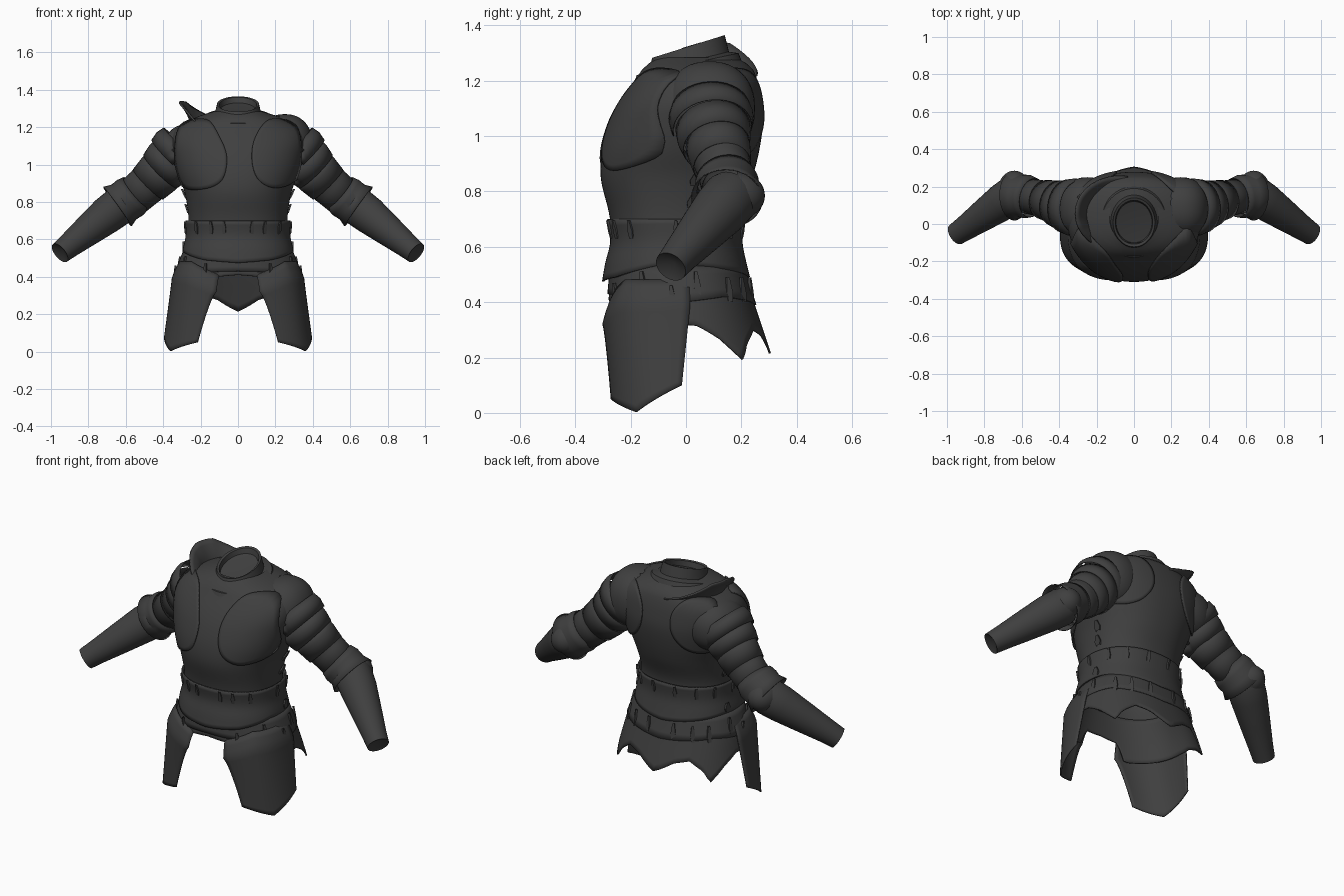
import bpy, bmesh, math
from mathutils import Vector

if "Cube" in bpy.data.objects:
    bpy.data.objects.remove(bpy.data.objects["Cube"])

steel = bpy.data.materials.new("dark_steel")
steel.diffuse_color = (0.05, 0.05, 0.05, 1)
steel.use_nodes = True
steel.node_tree.nodes["Principled BSDF"].inputs["Base Color"].default_value = steel.diffuse_color


def finish(name, bm, solid=0.0, drop=None):
    """Turn a bmesh into a shaded part; drop(co) removes buried vertices."""
    bmesh.ops.remove_doubles(bm, verts=bm.verts[:], dist=1e-5)
    bmesh.ops.recalc_face_normals(bm, faces=bm.faces[:])
    if drop:
        bmesh.ops.delete(bm, geom=[v for v in bm.verts if drop(v.co)], context='VERTS')
    me = bpy.data.meshes.new(name)
    bm.to_mesh(me)
    bm.free()
    me.materials.append(steel)
    me.shade_smooth()
    me.set_sharp_from_angle(angle=math.radians(35))
    ob = bpy.data.objects.new(name, me)
    bpy.context.collection.objects.link(ob)
    if solid:
        mod = ob.modifiers.new("thickness", 'SOLIDIFY')
        mod.thickness = solid
        mod.offset = 0
    return ob


def sheet(name, rows, closed=False, solid=0.0, drop=None):
    """Skin a grid of points; closed joins the ends of every row."""
    bm = bmesh.new()
    vs = [[bm.verts.new(p) for p in r] for r in rows]
    n = len(rows[0])
    for a, b in zip(vs, vs[1:]):
        for i in range(n if closed else n - 1):
            j = (i + 1) % n
            bm.faces.new((a[i], a[j], b[j], b[i]))
    return finish(name, bm, solid, drop)


def spline(table, z):
    """Smooth interpolation of table rows (key, values...)."""
    z = min(max(z, table[0][0]), table[-1][0])
    i = 0
    while i < len(table) - 2 and z > table[i + 1][0]:
        i += 1
    a, b = table[i], table[i + 1]
    p, q = table[max(i - 1, 0)], table[min(i + 2, len(table) - 1)]
    h = b[0] - a[0]
    t = (z - a[0]) / h
    out = []
    for k in range(1, len(a)):
        m0 = (b[k] - p[k]) / (b[0] - p[0]) * h
        m1 = (q[k] - a[k]) / (q[0] - a[0]) * h
        out.append((2*t**3 - 3*t*t + 1) * a[k] + (t**3 - 2*t*t + t) * m0
                   + (3*t*t - 2*t**3) * b[k] + (t**3 - t*t) * m1)
    return out


def linear(pairs, x):
    for (a, u), (b, v) in zip(pairs, pairs[1:]):
        if x <= b:
            return u + (v - u) * max(0, (x - a) / (b - a))
    return pairs[-1][1]


# Body sections: height, half width, front y, back y
TORSO = [(0.60, 0.268, -0.262, 0.195), (0.72, 0.265, -0.278, 0.195), (0.85, 0.285, -0.308, 0.24),
         (0.95, 0.32, -0.302, 0.265), (1.05, 0.345, -0.272, 0.278), (1.13, 0.355, -0.232, 0.272),
         (1.20, 0.325, -0.185, 0.258), (1.25, 0.235, -0.15, 0.235), (1.285, 0.13, -0.10, 0.18)]
WAIST = [(0.46, 0.298, -0.302, 0.235), (0.54, 0.292, -0.288, 0.215),
         (0.62, 0.276, -0.270, 0.20), (0.71, 0.278, -0.284, 0.208)]
SKIRT = [(0.18, 0.375, -0.29, 0.315), (0.30, 0.355, -0.285, 0.275),
         (0.42, 0.328, -0.275, 0.235), (0.56, 0.275, -0.262, 0.195)]
POWER = 2.25


def on(table, th, z, off=0.0):
    w, f, b = spline(table, z)
    c, s = math.cos(th), math.sin(th)
    d = (b - f) / 2
    return Vector((math.copysign(abs(c) ** (2 / POWER), c) * (w + off),
                   (f + b) / 2 + math.copysign(abs(s) ** (2 / POWER), s) * (d + off), z))


def buried(p):
    """True well inside the cuirass."""
    if p.z > 1.27:
        return False
    w, f, b = spline(TORSO, p.z)
    return (abs(p.x) / w) ** POWER + (abs(p.y - (f + b) / 2) / ((b - f) / 2)) ** POWER < 0.78


def shell(name, table, low, high, steps=16, seg=96, solid=0.008):
    rows = []
    for k in range(steps + 1):
        row = []
        for i in range(seg):
            th = 2 * math.pi * i / seg
            row.append(on(table, th, low(th) + (high(th) - low(th)) * k / steps))
        rows.append(row)
    return sheet(name, rows, True, solid)


def front_angle(th):
    """Degrees away from the front centre, 0 to 180."""
    return abs((math.degrees(th) + 90 + 180) % 360 - 180)


# Breast and back plates, waist plate, scalloped skirt
shell("cuirass", TORSO, lambda t: 0.66, lambda t: 1.285, 28, solid=0)
shell("waist_plate", WAIST, lambda t: linear([(0, 0.475), (35, 0.49), (75, 0.53), (110, 0.53), (180, 0.49)],
                                             front_angle(t)), lambda t: 0.70, 10)
HEM = [(0, 0.41), (17, 0.40), (23, 0.30), (85, 0.32), (98, 0.315), (112, 0.27), (128, 0.19),
       (136, 0.25), (150, 0.30), (164, 0.28), (180, 0.215)]
shell("skirt", SKIRT, lambda t: linear(HEM, front_angle(t)), lambda t: 0.55, 10)
# Narrow lame under the waist plate
shell("hip_lame", [(z, w + .006, f - .006, b + .006) for z, w, f, b in SKIRT],
      lambda t: linear([(0, 0.43), (60, 0.42), (90, 0.40), (125, 0.42), (180, 0.39)], front_angle(t)),
      lambda t: 0.53, 4)

# Collar: tilted rings of half width, front y, back y, front z, back z
rows = []
for rx, f, b, zf, zb in [(0.20, -0.195, 0.20, 1.175, 1.275), (0.175, -0.178, 0.19, 1.22, 1.30),
                         (0.125, -0.135, 0.155, 1.235, 1.305), (0.112, -0.122, 0.14, 1.283, 1.365),
                         (0.100, -0.108, 0.127, 1.28, 1.36), (0.096, -0.10, 0.12, 1.25, 1.33),
                         (0.0, 0.01, 0.01, 1.28, 1.28)]:
    row = []
    for i in range(48):
        a = 2 * math.pi * i / 48
        t = (1 + math.sin(a)) / 2
        row.append((rx * math.cos(a), f + (b - f) * t, zf + (zb - zf) * t))
    rows.append(row)
sheet("collar", rows, True)


def tube(name, rings, seg=32, solid=0.004, flat=1.0):
    """Sleeve through (x, y, z, radius) rings; flat narrows it front to back."""
    pts = [Vector(r[:3]) for r in rings]
    rows = []
    for k, p in enumerate(pts):
        d = (pts[min(k + 1, len(pts) - 1)] - pts[max(k - 1, 0)]).normalized()
        u = d.cross(Vector((0, 1, 0))).normalized()
        v = d.cross(u) * flat
        rows.append([p + (u * math.cos(2 * math.pi * i / seg) + v * math.sin(2 * math.pi * i / seg)) * rings[k][3]
                     for i in range(seg)])
    return sheet(name, rows, True, solid, buried)


def ball(name, loc, scale, power=1.0, drop=buried):
    """Ellipsoid; power below 1 makes it boxier."""
    bm = bmesh.new()
    bmesh.ops.create_uvsphere(bm, u_segments=32, v_segments=24, radius=1)
    for v in bm.verts:
        v.co = Vector(loc) + Vector([math.copysign(abs(a) ** power, a) * b for a, b in zip(v.co, scale)])
    return finish(name, bm, 0, drop)


def wing(name, s, side, outline):
    """Rounded plate hugging the chest (side -1) or back (side 1)."""
    cx = sum(p[0] for p in outline) / len(outline)
    cz = sum(p[1] for p in outline) / len(outline)
    m = len(outline)
    tab = [(i - 2, *outline[(i - 2) % m]) for i in range(m + 4)]
    rows = []
    for k in range(9):
        row = []
        for i in range(48):
            x, z = spline(tab, i * m / 48)
            x, z = cx + (x - cx) * k / 8, cz + (z - cz) * k / 8
            w, f, b = spline(TORSO, z)
            q = min(abs(x) / (w + 0.01), 0.985)
            p = on(TORSO, side * math.acos(q ** 1.125), z, 0.008)
            row.append((s * p.x, p.y, z))
        rows.append(row)
    sheet(name, rows, True, 0.008)


def strap(name, table, deg, z, h=0.07, w=0.022, s=1, flare=0.03):
    """Tapered buckle strap lying on a shell, tip standing off."""
    th = math.radians(deg)
    a, b = on(table, th, z, 0.008), on(table, th, z + h, flare)
    n = Vector((a.x, a.y, 0)).normalized()
    t = Vector((-n.y, n.x, 0))
    rows = []
    for p, k in ((a, 0.7), (a.lerp(b, 0.4), 1.0), (b, 0.4)):
        q = [p - t * w * k / 2 - n * .01, p + t * w * k / 2 - n * .01, p + t * w * k / 2, p - t * w * k / 2]
        rows.append([(s * v.x, v.y, v.z) for v in q])
    sheet(name, rows, True)


def tasset(name, s):
    """Thigh plate lofted down, its top edge tucked in against the skirt."""
    rows = []
    for k in range(-3, 15):
        row = []
        v = max(0, k) / 14
        tuck = 1 - (0, 0.03, 0.07, 0.12)[max(0, -k)]
        for i in range(21):
            u = i / 20
            top = 0.32 + 0.07 * min(1, u * 2.5)
            low = linear([(0, 0.05), (0.5, 0.003), (1, 0.10)], u)
            z = top + (low - top) * v + 0.03 * max(0, -k)
            e = v ** 0.75
            q = []
            for a, m, b, c, d, g in ((0.115, 0.305, 0.347, 0.215, 0.36, 0.387),
                                     (-0.298, -0.215, 0.015, -0.268, -0.18, -0.015)):
                A, M, B = a + (c - a) * e, m + (d - m) * v, b + (g - b) * v
                q.append(A * (1 - u) * (1 - 2 * u) + M * 4 * u * (1 - u) + B * u * (2 * u - 1))
            row.append((s * q[0] * tuck, -0.03 + (q[1] + 0.03) * tuck, z))
        rows.append(row)
    sheet(name, rows, False, 0.008)


for s, tag in ((1, "left"), (-1, "right")):
    P = lambda *rings: [(s * x, y, z, r) for x, y, z, r in rings]
    # Sleeve and forearm guard
    tube("upper_arm_" + tag, P((0.40, 0.115, 0.975, 0.118), (0.45, 0.125, 0.925, 0.112), (0.50, 0.138, 0.88, 0.106),
                               (0.57, 0.15, 0.82, 0.103)), flat=0.9)
    tube("forearm_" + tag, P((0.62, 0.175, 0.79, 0.095), (0.64, 0.16, 0.775, 0.103), (0.70, 0.12, 0.73, 0.10),
                             (0.80, 0.05, 0.65, 0.084), (0.90, -0.02, 0.57, 0.067), (0.952, -0.055, 0.528, 0.06),
                             (0.935, -0.043, 0.542, 0)), solid=0)
    # Overlapping shoulder lames
    tube("upper_lame_" + tag, P((0.295, 0.088, 1.095, 0.143), (0.325, 0.09, 1.065, 0.152), (0.36, 0.095, 1.03, 0.143)))
    tube("middle_lame_" + tag, P((0.35, 0.097, 1.03, 0.138), (0.38, 0.102, 1.0, 0.136), (0.415, 0.11, 0.965, 0.125)),
         flat=0.97)
    tube("lower_lame_" + tag, P((0.40, 0.112, 0.975, 0.122), (0.43, 0.12, 0.945, 0.121), (0.48, 0.13, 0.895, 0.112)),
         flat=0.93)
    # Shoulder cap, lower on the side with the neck guard
    if s > 0:
        ball("pauldron_" + tag, (0.25, 0.085, 1.10), (0.15, 0.165, 0.170), 0.9)
    else:
        ball("pauldron_" + tag, (-0.25, 0.085, 1.075), (0.152, 0.165, 0.145), 0.9)
    # Elbow guard with flared rim and cap
    tube("elbow_guard_" + tag, P((0.545, 0.14, 0.85, 0.105), (0.575, 0.147, 0.825, 0.115),
                                 (0.61, 0.15, 0.80, 0.112), (0.645, 0.148, 0.775, 0.128)))
    ball("elbow_cap_" + tag, (s * 0.64, 0.185, 0.785), (0.086, 0.1, 0.086), 1.0, lambda p: p.y < 0.18)
    # Chest and back wings of the shoulder plates
    if s > 0:
        front = [(0.17, 1.24), (0.09, 1.14), (0.075, 1.02), (0.11, 0.92), (0.20, 0.875), (0.31, 0.92),
                 (0.34, 1.05), (0.31, 1.21)]
    else:
        front = [(0.17, 1.24), (0.10, 1.15), (0.06, 1.04), (0.085, 0.92), (0.18, 0.87), (0.30, 0.885),
                 (0.34, 1.03), (0.31, 1.21)]
    wing("chest_wing_" + tag, s, -1, front)
    wing("back_wing_" + tag, s, 1, [(0.17, 1.24), (0.10, 1.16), (0.10, 1.05), (0.16, 0.96), (0.25, 0.93),
                                    (0.33, 0.98), (0.34, 1.10), (0.29, 1.22)])
    tasset("thigh_plate_" + tag, s)
    # Buckle straps on waist, skirt and thigh plates
    for d in (-77, -62, -40, 0, 28, 52, 78):
        strap("waist_strap_%s" % tag, WAIST, d, 0.63, 0.065, s=s, flare=0.012)
    for d, z in ((-61, 0.38), (-28, 0.42), (-5, 0.37), (12, 0.42), (40, 0.40), (58, 0.40), (78, 0.40)):
        strap("skirt_strap_%s" % tag, SKIRT, d, z, 0.09, 0.026, s, 0.025)
    for z in (0.54, 0.74, 0.82):
        strap("side_strap_%s" % tag, TORSO if z > 0.7 else WAIST, 12, z, 0.05, 0.04, s, 0.02)

# Raised neck guard flaring around one shoulder
rows = []
TOP = [(80, 1.22), (105, 1.25), (127, 1.29), (150, 1.335), (178, 1.338), (200, 1.315), (215, 1.28), (245, 1.18)]
for k in range(7):
    v = k / 6
    row = []
    for i in range(37):
        deg = 80 + 165 * i / 36
        a = math.radians(deg)
        r = 0.175 + 0.063 * v * v
        base = 1.19 - 0.05 * max(0, deg - 200) / 45
        row.append((-0.075 + r * math.cos(a), 0.055 + (r - 0.035) * math.sin(a), base + (linear(TOP, deg) - base) * v))
    rows.append(row)
sheet("neck_guard", rows, False, 0.01)
